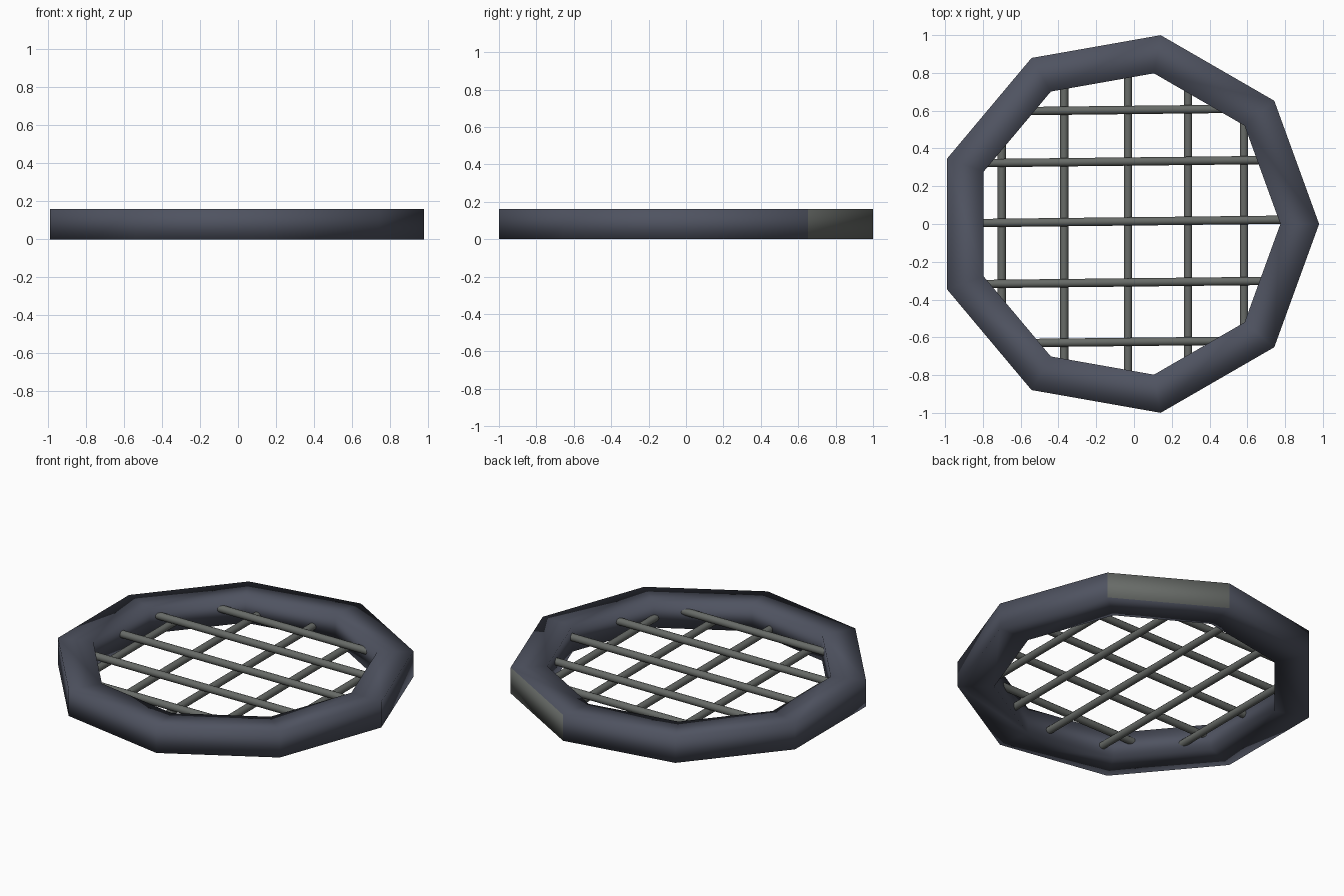
import bpy, bmesh, math
from mathutils import Vector

if "Cube" in bpy.data.objects:
    bpy.data.objects.remove(bpy.data.objects["Cube"])

def material(name, rgb):
    m = bpy.data.materials.new(name)
    m.diffuse_color = (*rgb, 1)
    m.use_nodes = True
    m.node_tree.nodes["Principled BSDF"].inputs["Base Color"].default_value = m.diffuse_color
    return m

SLATE = material("slate blue", (0.078, 0.086, 0.118))
STEEL = material("grey steel", (0.135, 0.145, 0.135))

CX, OUTER, INNER, HEIGHT, SIDES = -0.035, 1.015, 0.81, 0.16, 9

def make_object(name, bm, mats):
    for f in bm.faces:
        f.smooth = True
    me = bpy.data.meshes.new(name)
    bm.to_mesh(me)
    bm.free()
    for m in mats:
        me.materials.append(m)
    ob = bpy.data.objects.new(name, me)
    bpy.context.collection.objects.link(ob)
    return ob

# Nine-sided frame with a rectangular section
bm = bmesh.new()
section = [(OUTER, 0), (OUTER, HEIGHT), (INNER, HEIGHT), (INNER, 0)]
loops = []
for i in range(SIDES):
    a = math.tau * i / SIDES
    loops.append([bm.verts.new((CX + r * math.cos(a), r * math.sin(a), z)) for r, z in section])
for i in range(SIDES):
    p, q = loops[i], loops[(i + 1) % SIDES]
    for k in range(4):
        n = (k + 1) % 4
        f = bm.faces.new((p[k], q[k], q[n], p[n]))
        # one outer panel is bare steel
        if i == 1 and k == 0:
            f.material_index = 1
bmesh.ops.recalc_face_normals(bm, faces=bm.faces)
make_object("frame", bm, [SLATE, STEEL])

def frame_reach(origin, direction):
    """Distance from origin to the middle of the frame along direction."""
    apothem = (INNER + 0.07) * math.cos(math.pi / SIDES)
    best = 10
    for i in range(SIDES):
        a = math.tau * (i + 0.5) / SIDES
        n = Vector((math.cos(a), math.sin(a), 0))
        d = n.dot(direction)
        if d > 1e-4:
            best = min(best, (apothem - n.dot(origin - Vector((CX, 0, 0)))) / d)
    return best

def rod(name, origin, direction, radius=0.022, sides=12):
    o, d = Vector(origin), Vector(direction).normalized()
    flat = Vector((o.x, o.y, 0))
    a = o - d * frame_reach(flat, -d)
    b = o + d * frame_reach(flat, d)
    bm = bmesh.new()
    bmesh.ops.create_cone(bm, cap_ends=True, segments=sides, radius1=radius,
                          radius2=radius, depth=(b - a).length)
    bm.transform(d.to_track_quat('Z', 'Y').to_matrix().to_4x4())
    bmesh.ops.translate(bm, verts=bm.verts, vec=(a + b) / 2)
    ob = make_object(name, bm, [STEEL])
    for f in ob.data.polygons:
        if len(f.vertices) > 4:
            f.use_smooth = False

# Lower rods, running front to back
for i, x in enumerate((-0.70, -0.37, -0.032, 0.286, 0.582)):
    rod(f"lower_rod_{i + 1}", (x, 0, 0.058), (0, 1, 0))

# Upper rods, running across with a slight slant
for i, y in enumerate((-0.624, -0.309, 0.014, 0.331, 0.604)):
    rod(f"upper_rod_{i + 1}", (0, y, 0.101), (1, 0.011, 0))
